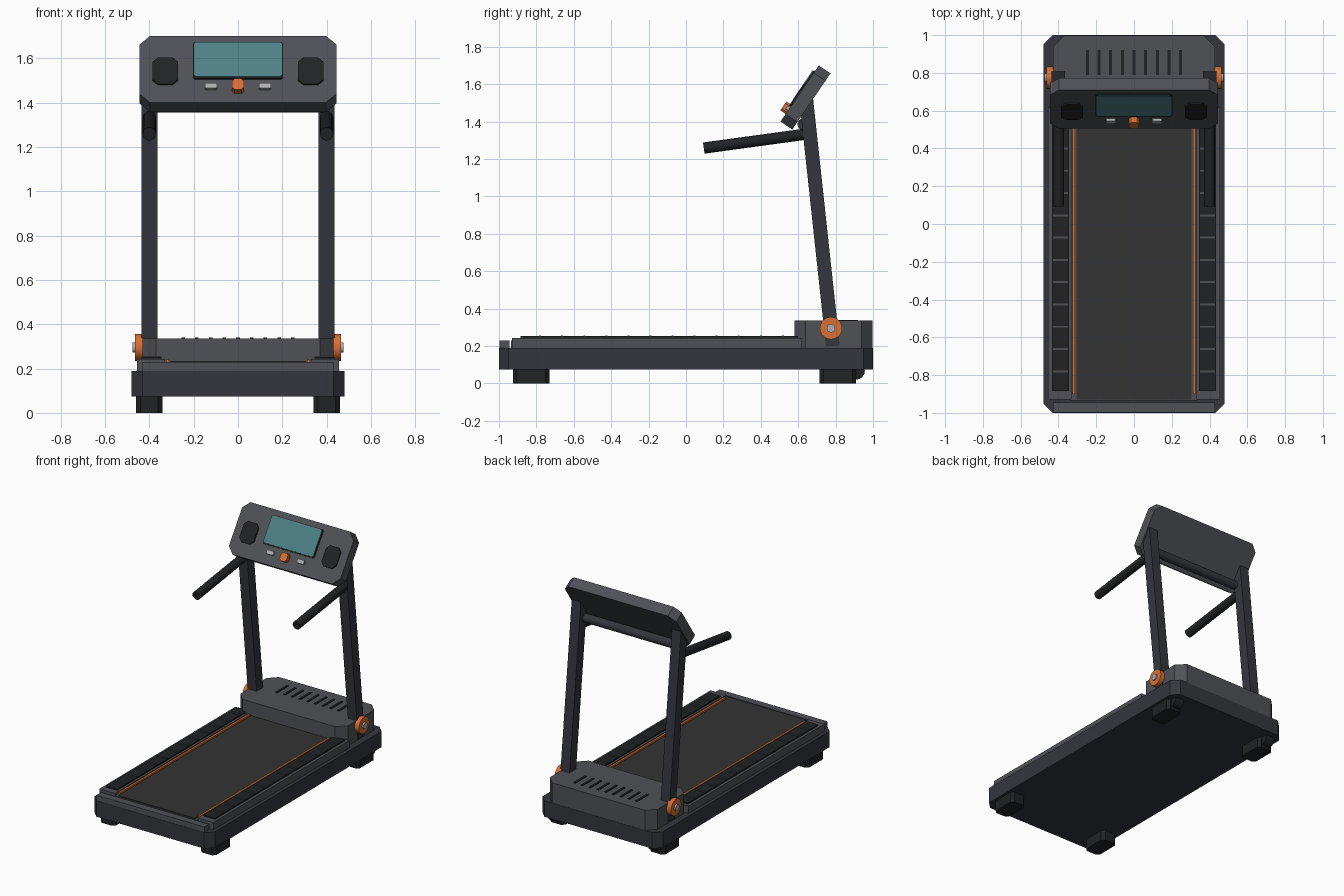
import bpy, bmesh, math
from mathutils import Vector, Matrix

if "Cube" in bpy.data.objects:
    bpy.data.objects.remove(bpy.data.objects["Cube"])


def material(name, r, g, b):
    m = bpy.data.materials.new(name)
    m.diffuse_color = (r, g, b, 1)
    m.use_nodes = True
    m.node_tree.nodes["Principled BSDF"].inputs["Base Color"].default_value = m.diffuse_color
    return m


FRAME = material("frame_grey", 0.034, 0.037, 0.046)
SHELL = material("shell_grey", 0.078, 0.083, 0.093)
BELT = material("belt_black", 0.033, 0.033, 0.035)
BLACK = material("rubber_black", 0.015, 0.016, 0.018)
ORANGE = material("orange", 0.68, 0.16, 0.035)
TEAL = material("screen_teal", 0.075, 0.22, 0.24)
METAL = material("metal", 0.42, 0.43, 0.45)


def finish(bm, name, mat, matrix):
    bmesh.ops.recalc_face_normals(bm, faces=bm.faces)
    me = bpy.data.meshes.new(name)
    bm.to_mesh(me)
    bm.free()
    me.materials.append(mat)
    ob = bpy.data.objects.new(name, me)
    ob.matrix_world = matrix
    bpy.context.collection.objects.link(ob)
    return ob


def slab(name, size, loc, mat, chamfer=0.0, matrix=Matrix()):
    """Block of the given size with chamfered plan corners, centred on loc."""
    x, y, h = size[0] / 2, size[1] / 2, size[2] / 2
    c = chamfer
    if c:
        pts = [(x - c, -y), (x, c - y), (x, y - c), (x - c, y),
               (c - x, y), (-x, y - c), (-x, c - y), (c - x, -y)]
    else:
        pts = [(x, -y), (x, y), (-x, y), (-x, -y)]
    bm = bmesh.new()
    face = bm.faces.new([bm.verts.new((px, py, -h)) for px, py in pts])
    top = bmesh.ops.extrude_face_region(bm, geom=[face], use_keep_orig=True)
    bmesh.ops.translate(bm, vec=(0, 0, 2 * h),
                        verts=[v for v in top["geom"] if isinstance(v, bmesh.types.BMVert)])
    return finish(bm, name, mat, matrix @ Matrix.Translation(loc))


def box(name, x, y, z, mat, chamfer=0.0):
    """Slab from (min, max) ranges on each axis."""
    r = (x, y, z)
    return slab(name, [abs(b - a) for a, b in r], [(a + b) / 2 for a, b in r], mat, chamfer)


def rod(name, a, b, radius, mat, sides=16):
    a, b = Vector(a), Vector(b)
    d = b - a
    bm = bmesh.new()
    bmesh.ops.create_cone(bm, cap_ends=True, segments=sides, radius1=radius,
                          radius2=radius, depth=d.length)
    rot = d.to_track_quat("Z", "Y").to_matrix().to_4x4()
    ob = finish(bm, name, mat, Matrix.Translation((a + b) / 2) @ rot)
    for p in ob.data.polygons:
        p.use_smooth = len(p.vertices) == 4
    for e in ob.data.edges:
        e.use_edge_sharp = False
    caps = [p for p in ob.data.polygons if len(p.vertices) > 4]
    keys = {k for p in caps for k in p.edge_keys}
    for e in ob.data.edges:
        e.use_edge_sharp = e.key in keys
    return ob


# Base, running deck and rear cap
box("base_frame", (-0.48, 0.48), (-1, 1), (0.075, 0.19), FRAME, 0.05)
box("deck", (-0.335, 0.335), (-0.935, 0.6), (0.18, 0.228), SHELL)
box("running_belt", (-0.305, 0.305), (-0.93, 0.6), (0.2, 0.235), BELT)
box("rear_cap", (-0.43, 0.43), (-0.998, -0.945), (0.18, 0.23), SHELL)

# Motor hood with vent slots
box("motor_hood", (-0.43, 0.43), (0.58, 0.998), (0.18, 0.335), SHELL, 0.06)
for i in range(9):
    x = (i - 4) * 0.0617
    box("hood_vent", (x - 0.008, x + 0.008), (0.79, 0.92), (0.325, 0.34), BLACK)

for s in (-1, 1):
    # Side rails, orange guide strips, foot pads and grip ribs
    box("side_rail", (s * 0.33, s * 0.455), (-0.93, 0.62), (0.18, 0.243), SHELL)
    box("guide_strip", (s * 0.312, s * 0.325), (-0.9, 0.59), (0.2, 0.241), ORANGE)
    box("foot_pad", (s * 0.345, s * 0.435), (-0.885, 0.6), (0.23, 0.252), BLACK)
    for i in range(12):
        y = -0.78 + i * 0.118
        box("grip_rib", (s * 0.35, s * 0.43), (y - 0.005, y + 0.005), (0.24, 0.257), SHELL)

    # Feet and transport wheels
    box("rear_foot", (s * 0.34, s * 0.46), (-0.925, -0.73), (0, 0.08), BLACK, 0.02)
    box("front_foot", (s * 0.34, s * 0.46), (0.715, 0.91), (0, 0.08), BLACK, 0.02)
    rod("transport_wheel", (s * 0.365, 0.91, 0.066), (s * 0.435, 0.91, 0.066), 0.046, BLACK)

    # Leaning uprights
    foot, head = Vector((s * 0.4, 0.785, 0.2)), Vector((s * 0.4, 0.643, 1.515))
    lean = math.atan2(foot.y - head.y, head.z - foot.z)
    slab("upright", (0.072, 0.074, (head - foot).length), (0, 0, 0), FRAME,
         matrix=Matrix.Translation((foot + head) / 2) @ Matrix.Rotation(lean, 4, "X"))

    # Folding pivots and bolts
    rod("pivot_disc", (s * 0.425, 0.775, 0.295), (s * 0.464, 0.775, 0.295), 0.06, ORANGE, 20)
    rod("pivot_bolt", (s * 0.45, 0.775, 0.295), (s * 0.475, 0.775, 0.295), 0.023, METAL, 12)

    # Hand grips
    rod("hand_grip", (s * 0.4, 0.095, 1.258), (s * 0.4, 0.645, 1.333), 0.03, BLACK)

rod("cross_bar", (-0.39, 0.627, 1.385), (0.39, 0.627, 1.385), 0.031, FRAME)

# Tilted console: local z is the face normal, origin at the centre of the face
TILT = Matrix.Translation((0, 0.6075, 1.55)) @ Matrix.Rotation(math.radians(55.7), 4, "X")


def panel(name, w, h, x, v, proud, mat, chamfer):
    slab(name, (w, h, proud + 0.02), (x, v, (proud - 0.02) / 2), mat, chamfer, TILT)


slab("console", (0.89, 0.363, 0.076), (0, 0, -0.038), SHELL, 0.048, TILT)
panel("screen_bezel", 0.408, 0.2, 0, 0.044, 0.008, BLACK, 0.01)
panel("screen", 0.396, 0.188, 0, 0.046, 0.012, TEAL, 0.008)
panel("stop_key", 0.054, 0.058, 0, -0.104, 0.034, ORANGE, 0.012)
for s in (-1, 1):
    panel("speaker", 0.116, 0.145, s * 0.328, -0.014, 0.01, BLACK, 0.025)
    panel("small_key", 0.055, 0.028, s * 0.122, -0.1, 0.016, METAL, 0.005)
